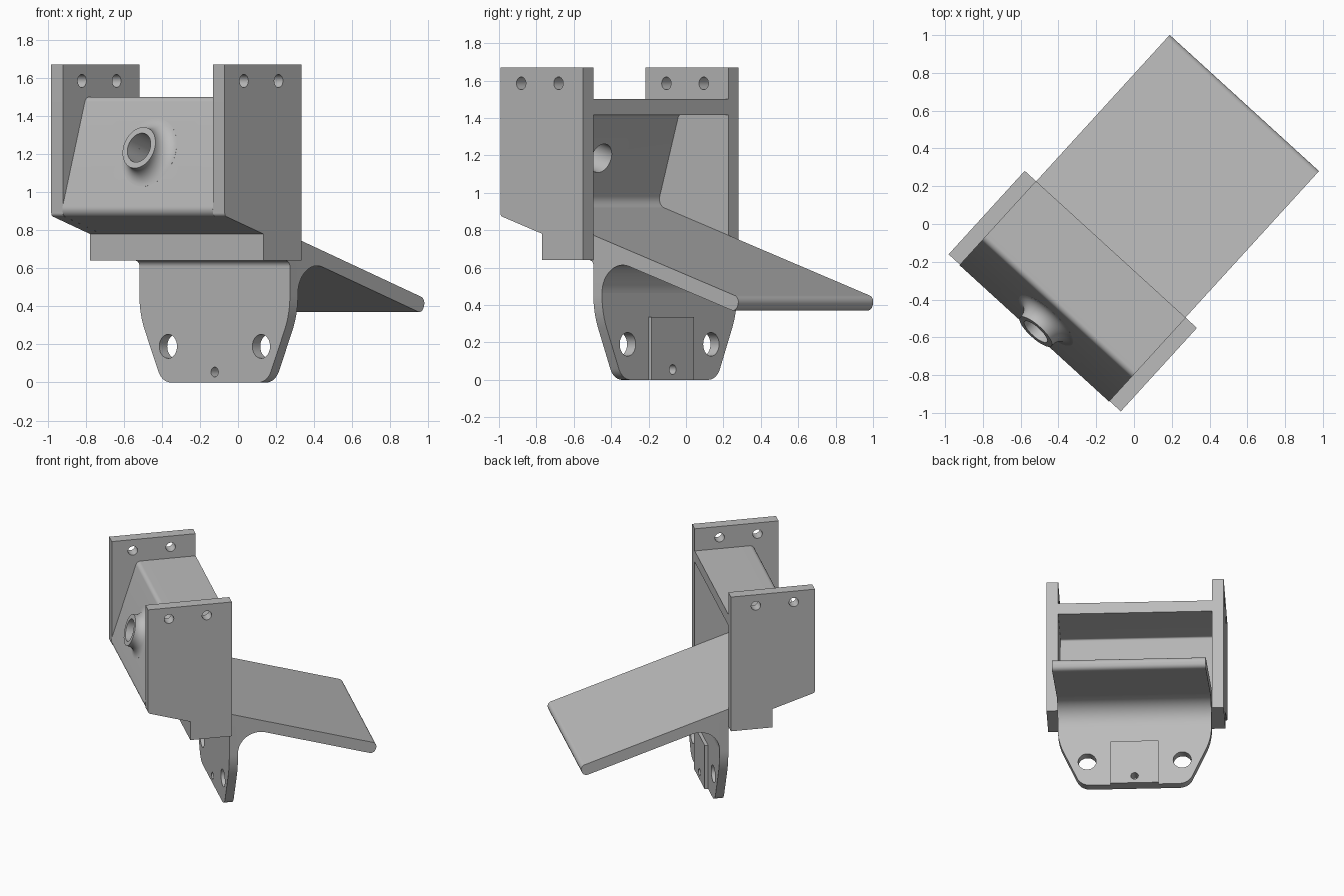
import bpy, bmesh, math
from mathutils import Vector, Matrix

if "Cube" in bpy.data.objects:
    bpy.data.objects.remove(bpy.data.objects["Cube"])

TURN = Matrix.Rotation(-math.radians(42.37), 4, 'Z')   # whole bracket is turned about z
S = 0.3153                                             # slope of the ramp (and lean of the wall)
ANG = math.atan(S)
W, OUT = 0.535, 0.617                                  # inner and outer half widths

grey = bpy.data.materials.new("plain_grey")
grey.diffuse_color = (0.5, 0.5, 0.5, 1)
grey.use_nodes = True
grey.node_tree.nodes["Principled BSDF"].inputs["Base Color"].default_value = grey.diffuse_color


def arc(p, a, b, r, n=10):
    """Points of the fillet of radius r at corner p between neighbours a and b."""
    p, a, b = Vector(p), Vector(a), Vector(b)
    d1, d2 = (a - p).normalized(), (b - p).normalized()
    half = d1.angle(d2) / 2
    t = r / math.tan(half)
    c = p + (d1 + d2).normalized() * r / math.sin(half)
    v1, v2 = p + d1 * t - c, p + d2 * t - c
    sweep = math.pi - 2 * half
    sign = 1 if v1.x * v2.y - v1.y * v2.x > 0 else -1
    pts = []
    for i in range(n + 1):
        w = sign * sweep * i / n
        pts.append(c + Vector((v1.x * math.cos(w) - v1.y * math.sin(w),
                               v1.x * math.sin(w) + v1.y * math.cos(w))))
    return pts


def rounded(corners):
    """Outline from (a, b, radius) corners."""
    pts, n = [], len(corners)
    for i, (a, b, r) in enumerate(corners):
        if r:
            pts += arc((a, b), corners[i - 1][:2], corners[(i + 1) % n][:2], r)
        else:
            pts.append(Vector((a, b)))
    return pts


def finish(bm, name):
    bmesh.ops.recalc_face_normals(bm, faces=bm.faces)
    me = bpy.data.meshes.new(name)
    bm.to_mesh(me)
    bm.free()
    me.materials.append(grey)
    ob = bpy.data.objects.new(name, me)
    bpy.context.collection.objects.link(ob)
    return ob


def prism(name, pts, lo, hi, axis):
    """Extrude an outline along x (points are y, z) or along y (points are x, z)."""
    bm = bmesh.new()
    place = (lambda p, d: (d, p[0], p[1])) if axis == 'x' else (lambda p, d: (p[0], d, p[1]))
    f = bm.faces.new([bm.verts.new(place(p, lo)) for p in pts])
    new = bmesh.ops.extrude_face_region(bm, geom=[f])['geom']
    move = Vector(place((0, 0), hi - lo))
    bmesh.ops.translate(bm, vec=move, verts=[g for g in new if isinstance(g, bmesh.types.BMVert)])
    return finish(bm, name)


def drill(ob, centre, r, direction):
    """Cut a round through hole."""
    bm = bmesh.new()
    rot = Vector(direction).to_track_quat('Z', 'Y').to_matrix().to_4x4()
    bmesh.ops.create_cone(bm, cap_ends=True, segments=40, radius1=r, radius2=r, depth=0.3,
                          matrix=Matrix.Translation(centre) @ rot)
    cutter = finish(bm, "hole_cutter")
    cutter.hide_render = True
    mod = ob.modifiers.new("hole", 'BOOLEAN')
    mod.object, mod.operation, mod.solver = cutter, 'DIFFERENCE', 'EXACT'
    bpy.context.view_layer.objects.active = ob
    bpy.ops.object.modifier_apply(modifier=mod.name)
    bpy.data.objects.remove(cutter)


def top(y):
    return 0.716 - S * y


def under(y):
    return 0.63 - S * y


# Hood and ramp: one bent sheet, open at the back
BACK = -0.182
shell = prism("hood_and_ramp", rounded([
    (BACK, 1.5, 0), (-0.60, 1.5, 0.035), (-0.795, 0.881, 0.045),
    (0.85, under(0.85), 0.036), (0.877, top(0.877), 0.036),
    (-0.6927, 0.934, 0.05), (-0.541, 1.415, 0.015), (BACK, 1.415, 0)]), -W, W, 'x')

# Boss on the leaning front wall, square to it
normal = Vector((0, -math.cos(ANG), math.sin(ANG)))
base = Vector((0, -0.692, 1.209))
drill(shell, base, 0.08, normal)
ring = [(0.08, -0.005), (0.08, 0.084), (0.113, 0.084)]
ring += [(0.188 - 0.075 * math.cos(a), 0.075 - 0.075 * math.sin(a))
         for a in [math.pi / 2 * i / 10 for i in range(11)]] + [(0.188, -0.005)]
bm = bmesh.new()
N = 48
loops = [[bm.verts.new((r * math.cos(2 * math.pi * k / N), r * math.sin(2 * math.pi * k / N), h))
          for k in range(N)] for r, h in ring]
for i in range(len(loops)):
    a, b = loops[i - 1], loops[i]
    for k in range(N):
        bm.faces.new((a[k], a[(k + 1) % N], b[(k + 1) % N], b[k]))
bm.transform(Matrix.Translation(base) @ normal.to_track_quat('Z', 'Y').to_matrix().to_4x4())
finish(bm, "boss")

# Side plates with two bolt holes each
for side, s in (("left", -1), ("right", 1)):
    lo, hi = sorted((s * W, s * OUT))
    plate = prism(side + "_side_plate", rounded([
        (-0.78, 1.67, 0), (BACK, 1.67, 0), (BACK, 0.64, 0), (-0.478, 0.64, 0),
        (-0.478, under(-0.478), 0), (-0.78, under(-0.78), 0.02)]), lo, hi, 'x')
    for y in (-0.63, -0.36):
        drill(plate, (s * 0.576, y, 1.585), 0.034, (1, 0, 0))

# Block under the hood, between the plates
prism("under_block", [(-0.478, 0.64), (BACK, 0.64), (BACK, 0.72), (-0.478, 0.81)], -W, W, 'x')

# Mounting tab with tapered lower sides
TAB = -0.12
tab = prism("mounting_tab", rounded([
    (-W, 0.72, 0), (-W, 0.36, 0.44), (-0.375, 0, 0.1),
    (0.375, 0, 0.1), (W, 0.36, 0.44), (W, 0.72, 0)]), BACK, TAB, 'y')
pad = prism("tab_pad", [(-0.167, 0), (0.167, 0), (0.167, 0.335), (-0.167, 0.335)],
            TAB - 0.005, TAB + 0.024, 'y')
for x in (-0.331, 0.331):
    drill(tab, (x, -0.15, 0.19), 0.063, (0, 1, 0))
for ob in (tab, pad):
    drill(ob, (0, -0.14, 0.055), 0.026, (0, 1, 0))

# Fillets joining the tab to the ramp and to the block
corner = (TAB, under(TAB))
prism("rear_fillet", [Vector((-0.14, 0.70))] + arc(corner, (TAB, 0), (0.8, under(0.8)), 0.15, 16),
      -W, W, 'x')
prism("front_fillet", [Vector((-0.17, 0.66))] + arc((BACK, 0.64), (-0.478, 0.64), (BACK, 0), 0.03),
      -W, W, 'x')

# Shade and turn everything
for ob in bpy.context.collection.objects:
    ob.matrix_world = TURN
    ob.select_set(True)
    bpy.context.view_layer.objects.active = ob
bpy.ops.object.shade_smooth_by_angle()
